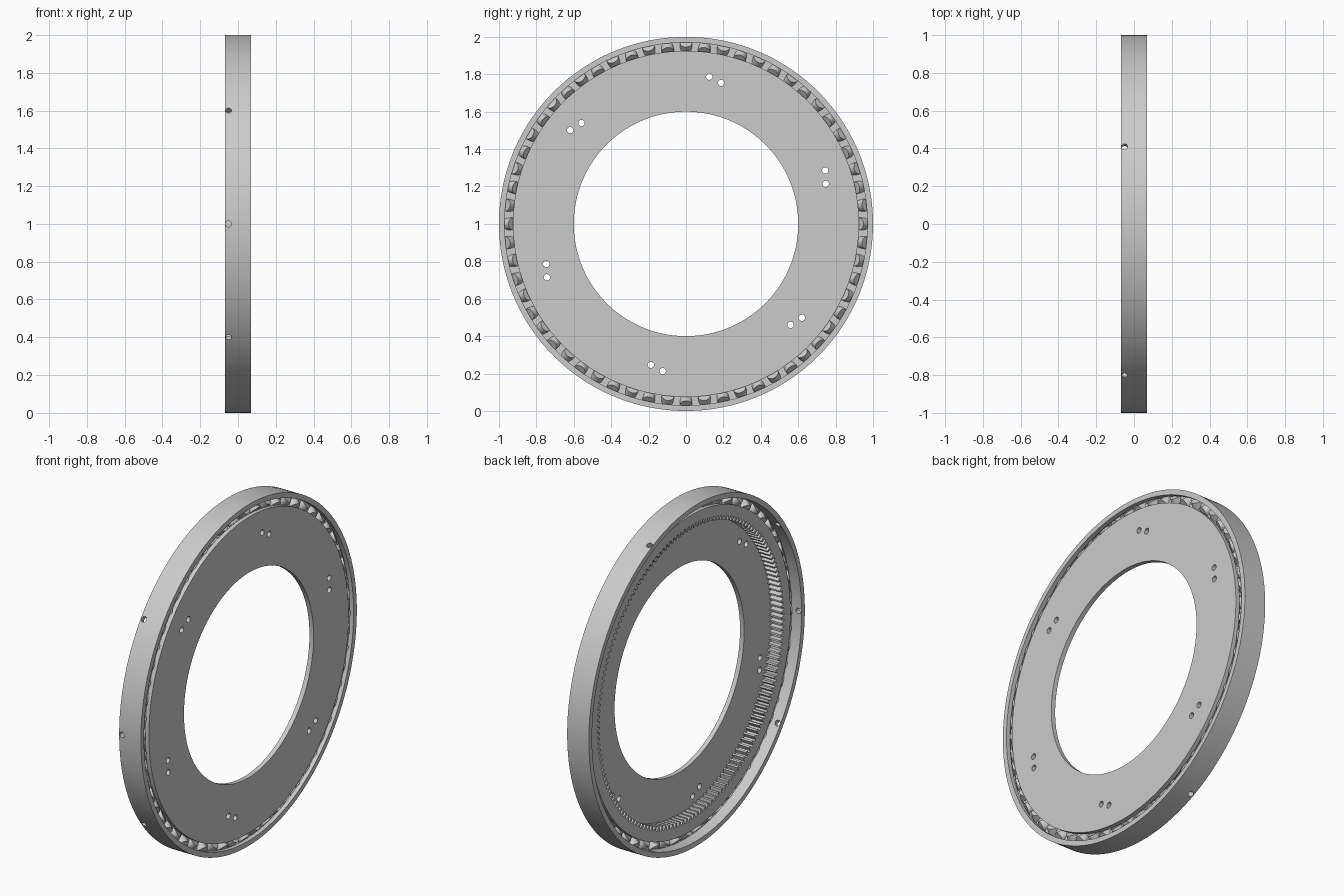
import bpy, bmesh, math
from mathutils import Matrix, Vector

if "Cube" in bpy.data.objects:
    bpy.data.objects.remove(bpy.data.objects["Cube"], do_unlink=True)

SEG, ROLLERS, TEETH = 180, 60, 160
CENTRE = Vector((0, 0, 1))
RACE_X, RACE_R = 0.02, 0.947

steel = bpy.data.materials.new("steel_grey")
steel.use_nodes = True
steel.diffuse_color = (0.6, 0.6, 0.6, 1)
steel.node_tree.nodes["Principled BSDF"].inputs["Base Color"].default_value = (0.6, 0.6, 0.6, 1)


def finish(bm, name):
    bmesh.ops.recalc_face_normals(bm, faces=bm.faces)
    mesh = bpy.data.meshes.new(name)
    bm.to_mesh(mesh)
    bm.free()
    ob = bpy.data.objects.new(name, mesh)
    bpy.context.collection.objects.link(ob)
    mesh.materials.append(steel)
    return ob


def smooth(ob):
    bpy.ops.object.select_all(action='DESELECT')
    ob.select_set(True)
    bpy.context.view_layer.objects.active = ob
    bpy.ops.object.shade_smooth_by_angle(angle=math.radians(30))


def polar(x, r, a):
    return CENTRE + Vector((x, r * math.cos(a), r * math.sin(a)))


def lathe(name, profile):
    """Spin a closed (x, radius) profile around the x axis."""
    bm = bmesh.new()
    rows = [[bm.verts.new(polar(x, r, math.tau * i / SEG)) for x, r in profile]
            for i in range(SEG)]
    n = len(profile)
    for i in range(SEG):
        a, b = rows[i], rows[(i + 1) % SEG]
        for j in range(n):
            k = (j + 1) % n
            bm.faces.new((a[j], a[k], b[k], b[j]))
    return finish(bm, name)


def add_cylinder(bm, centre, axis, radius, length, sides=24):
    m = Matrix.Translation(centre) @ axis.to_track_quat('Z', 'Y').to_matrix().to_4x4()
    bmesh.ops.create_cone(bm, cap_ends=True, segments=sides, radius1=radius,
                          radius2=radius, depth=length, matrix=m)


def drill(ob, bm):
    cutter = finish(bm, "drill_cutter")
    cutter.hide_render = True
    mod = ob.modifiers.new("holes", 'BOOLEAN')
    mod.object, mod.operation, mod.solver = cutter, 'DIFFERENCE', 'EXACT'
    bpy.context.view_layer.objects.active = ob
    bpy.ops.object.modifier_apply(modifier=mod.name)
    bpy.data.objects.remove(cutter, do_unlink=True)


# Outer ring with a V-shaped race, and its radial holes
outer = lathe("outer_ring", [(0.07, 1), (-0.07, 1), (-0.07, 0.97), (-0.005, 0.97),
                             (RACE_X, 0.993), (0.045, 0.97), (0.07, 0.97)])
bm = bmesh.new()
for deg in (180, 143.1, -143.1, 65.8, -65.8):
    a = math.radians(deg)
    add_cylinder(bm, polar(-0.05, 0.985, a), Vector((0, math.cos(a), math.sin(a))), 0.016, 0.1)
drill(outer, bm)
smooth(outer)

# Inner ring: flat flange plus the geared rim
inner = lathe("inner_ring", [(0.07, 0.6), (0.07, 0.925), (0.045, 0.925), (RACE_X, 0.9),
                             (-0.005, 0.925), (-0.03, 0.925), (-0.03, 0.864),
                             (0.043, 0.864), (0.043, 0.6)])
bm = bmesh.new()
for k in range(6):
    for r, deg in ((0.797, 21), (0.777, 16)):
        add_cylinder(bm, polar(0.056, r, math.radians(deg + 60 * k)), Vector((1, 0, 0)), 0.017, 0.1)
drill(inner, bm)
smooth(inner)

# Gear teeth pointing inwards
bm = bmesh.new()
pitch = math.tau / TEETH
for i in range(TEETH):
    a = i * pitch
    section = [(0.868, -0.37), (0.84, -0.15), (0.84, 0.15), (0.868, 0.37)]
    ends = [[bm.verts.new(polar(x, r, a + t * pitch)) for r, t in section]
            for x in (-0.03, 0.045)]
    bm.faces.new(ends[0])
    bm.faces.new(ends[1])
    for j in range(4):
        k = (j + 1) % 4
        bm.faces.new((ends[0][j], ends[0][k], ends[1][k], ends[1][j]))
finish(bm, "gear_teeth")

# Crossed rollers, alternately tilted either way
bm = bmesh.new()
for i in range(ROLLERS):
    a = math.tau * i / ROLLERS
    tilt = 1 if i % 2 else -1
    axis = Vector((1, tilt * math.cos(a), tilt * math.sin(a))).normalized()
    add_cylinder(bm, polar(RACE_X, RACE_R, a), axis, 0.033, 0.062)
smooth(finish(bm, "crossed_rollers"))

# Thin separator between the rollers
smooth(lathe("roller_separator", [(RACE_X + 0.008, 0.92), (RACE_X + 0.008, 0.975),
                                  (RACE_X - 0.008, 0.975), (RACE_X - 0.008, 0.92)]))
